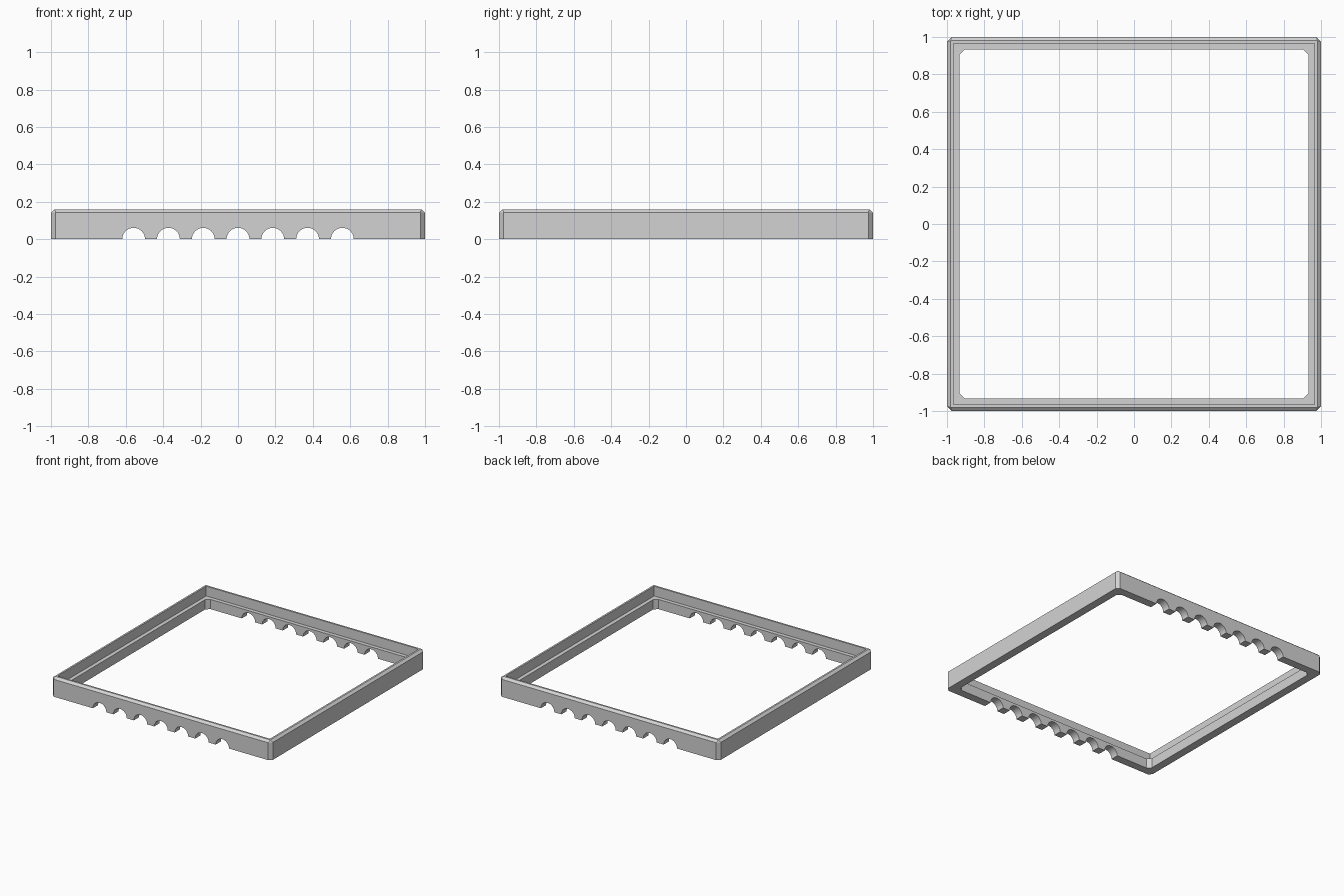
import bpy
import bmesh
import math

cube = bpy.data.objects.get("Cube")
if cube:
    bpy.data.objects.remove(cube, do_unlink=True)

# Material
grey = bpy.data.materials.new("light_grey")
grey.use_nodes = True
colour = (0.65, 0.65, 0.65, 1)
grey.diffuse_color = colour
grey.node_tree.nodes["Principled BSDF"].inputs["Base Color"].default_value = colour

HEIGHT, LEDGE = 0.16, 0.08


def square_ring(bm, half, z, cut=0):
    """Square loop of eight points whose corners are cut off by a chamfer."""
    points = []
    for i in range(4):
        a = i * math.pi / 2
        c, s = math.cos(a), math.sin(a)
        for x, y in ((half, half - cut), (half - cut, half)):
            points.append(bm.verts.new((x * c - y * s, x * s + y * c, z)))
    return points


# Frame: stepped cross-section swept round the square
bm = bmesh.new()
section = [
    (1.0, 0, 0.025),                # outer foot
    (1.0, HEIGHT - 0.017, 0.025),   # start of the top bevel
    (0.98, HEIGHT, 0),              # rim, outer edge
    (0.965, HEIGHT, 0),             # rim, inner edge
    (0.965, LEDGE, 0),              # back of the ledge
    (0.933, LEDGE, 0.028),          # lip of the ledge
    (0.933, 0, 0.028),              # inner foot
]
rings = [square_ring(bm, *row) for row in section]
for k, ring in enumerate(rings):
    upper = rings[(k + 1) % len(rings)]
    for i in range(8):
        j = (i + 1) % 8
        bm.faces.new((ring[i], ring[j], upper[j], upper[i]))
bmesh.ops.remove_doubles(bm, verts=bm.verts, dist=0.0001)
bmesh.ops.recalc_face_normals(bm, faces=bm.faces)
mesh = bpy.data.meshes.new("frame")
bm.to_mesh(mesh)
bm.free()
mesh.materials.append(grey)
frame = bpy.data.objects.new("frame", mesh)
bpy.context.collection.objects.link(frame)

# Cutters: seven round notches through the front and back rails
for i in range(-3, 4):
    bpy.ops.mesh.primitive_cylinder_add(
        vertices=32, radius=0.061, depth=2.4,
        location=(i * 0.186, 0, 0), rotation=(math.pi / 2, 0, 0))
    cutter = bpy.context.object
    cutter.name = "notch_cutter"
    cutter.data.materials.append(grey)
    notch = frame.modifiers.new("notch", "BOOLEAN")
    notch.operation = "DIFFERENCE"
    notch.solver = "EXACT"
    notch.object = cutter
    cutter.hide_render = True
    cutter.hide_viewport = True

# Bake the notches, then smooth only their curved walls
bpy.context.view_layer.update()
baked = bpy.data.meshes.new_from_object(
    frame.evaluated_get(bpy.context.evaluated_depsgraph_get()))
frame.modifiers.clear()
frame.data = baked
for ob in [o for o in bpy.data.objects if o.name.startswith("notch_cutter")]:
    bpy.data.objects.remove(ob, do_unlink=True)
bpy.ops.object.select_all(action="DESELECT")
frame.select_set(True)
bpy.context.view_layer.objects.active = frame
bpy.ops.object.shade_smooth_by_angle(angle=math.radians(20))
